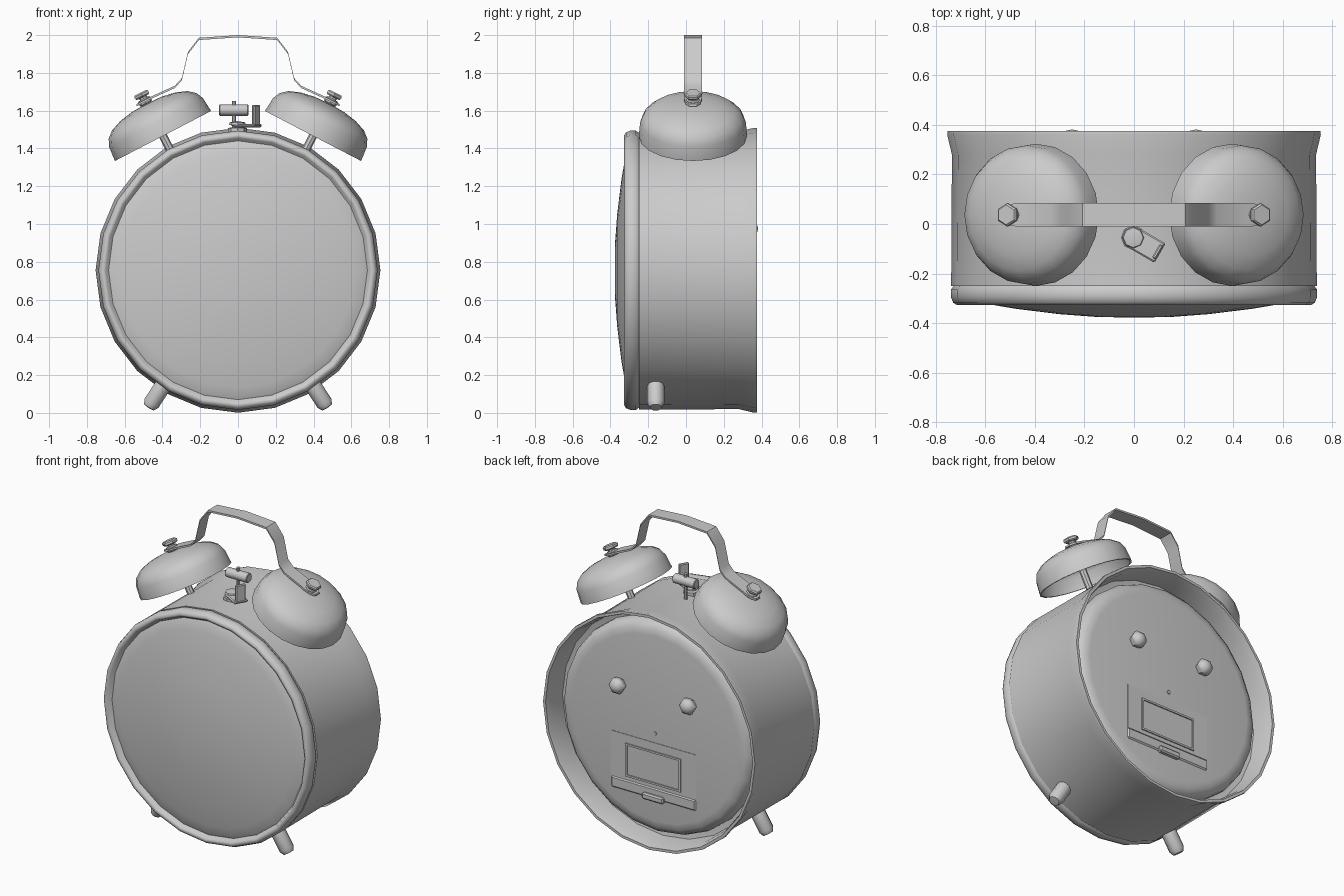
import bpy, bmesh, math
from mathutils import Vector, Matrix

if "Cube" in bpy.data.objects:
    bpy.data.objects.remove(bpy.data.objects["Cube"])

CZ = 0.755                      # height of the clock axis
Y, Z = (0, 1, 0), (0, 0, 1)


def finish(name, bm, angle=35):
    bmesh.ops.remove_doubles(bm, verts=bm.verts, dist=1e-5)
    bmesh.ops.recalc_face_normals(bm, faces=bm.faces)
    me = bpy.data.meshes.new(name)
    bm.to_mesh(me)
    bm.free()
    me.shade_smooth()
    me.set_sharp_from_angle(angle=math.radians(angle))
    ob = bpy.data.objects.new(name, me)
    bpy.context.collection.objects.link(ob)
    return ob


def lathe(name, profile, origin, axis, sides, angle=35):
    """Spin (radius, height) points about an axis through origin."""
    bm = bmesh.new()
    m = Matrix.Translation(origin) @ Vector(axis).to_track_quat('Z', 'Y').to_matrix().to_4x4()
    rings = []
    for r, h in profile:
        if r == 0:
            rings.append([bm.verts.new(m @ Vector((0, 0, h)))] * sides)
        else:
            rings.append([bm.verts.new(m @ Vector((r * math.cos(a), r * math.sin(a), h)))
                          for a in (2 * math.pi * i / sides for i in range(sides))])
    for a, b in zip(rings, rings[1:]):
        for i in range(sides):
            j = (i + 1) % sides
            vs = list(dict.fromkeys((a[i], a[j], b[j], b[i])))
            if len(vs) > 2:
                bm.faces.new(vs)
    return finish(name, bm, angle)


def rod(name, r, h0, h1, origin, axis, sides=10, c=0.0):
    return lathe(name, [(0, h0), (r - c, h0), (r, h0 + c), (r, h1 - c), (r - c, h1), (0, h1)],
                 origin, axis, sides)


def box(name, lo, hi, bevel=0.0, matrix=Matrix()):
    bm = bmesh.new()
    lo, hi = Vector(lo), Vector(hi)
    bmesh.ops.create_cube(bm, size=1, matrix=Matrix.Translation((lo + hi) / 2) @ Matrix.Diagonal((*(hi - lo), 1)))
    if bevel:
        bmesh.ops.bevel(bm, geom=bm.edges[:], offset=bevel, segments=1, affect='EDGES')
    bm.transform(matrix)
    return finish(name, bm, 25)


# Casing with flared, hollow back
lathe("casing", [(0, -.25), (.738, -.25), (.735, .28), (.754, .36), (.752, .375),
                 (.735, .375), (.722, .33), (.715, .23), (.67, .22), (0, .22)], (0, 0, CZ), Y, 24)
# Front bezel and domed glass
lathe("bezel", [(.66, -.25), (.728, -.25), (.739, -.265), (.739, -.295), (.73, -.318), (.715, -.327),
                (.7, -.322), (.69, -.3), (.66, -.29), (.66, -.25)], (0, 0, CZ), Y, 24, 50)
lathe("glass", [(0, -.377), (.14, -.376), (.3, -.364), (.48, -.342), (.62, -.318), (.67, -.306),
                (.692, -.295), (.692, -.27), (0, -.27)], (0, 0, CZ), Y, 24)

# Back plate with rounded edge and winding knobs
lathe("back_plate", [(0, .2), (.68, .2), (.678, .255), (.665, .285), (.635, .306), (.595, .312), (0, .312)],
      (0, 0, CZ), Y, 24, 50)
for s in (-1, 1):
    lathe("back_knob", [(0, .3), (.04, .3), (.052, .335), (.052, .352), (.03, .375), (0, .382)],
          (s * .25, 0, CZ + .22), Y, 6, 50)

# Battery door, framed panel, latch strip and tab, screw
box("battery_door", (-.29, .3, CZ - .38), (.31, .315, CZ - .09))
for x in (-.18, .2):
    box("door_frame_side", (x - .006, .305, CZ - .35), (x + .006, .322, CZ - .15))
for z in (-.35, -.15):
    box("door_frame_bar", (-.186, .305, CZ + z - .006), (.206, .322, CZ + z + .006))
box("latch_strip", (-.29, .3, CZ - .45), (.31, .32, CZ - .38), .008)
box("latch_tab", (-.07, .3, CZ - .46), (.08, .338, CZ - .42), .008)
rod("back_screw", .012, .3, .318, (0, 0, CZ - .03), Y, 6)

for s in (-1, 1):
    # Bell: hollow shell on a post, with washer and cap nut
    o, ax = (s * .397, .037, 1.466), (s * .461, 0, .887)
    lathe("bell", [(0, .192), (.09, .188), (.165, .174), (.225, .151), (.262, .12), (.28, .08), (.287, 0),
                   (.277, 0), (.27, .08), (.252, .112), (.16, .16), (0, .18)], o, ax, 20, 50)
    rod("bell_post", .022, -.13, .19, o, ax, 8)
    rod("bell_washer", .036, .19, .222, o, ax, 8, .006)
    rod("bell_neck", .022, .22, .245, o, ax, 8)
    rod("bell_nut", .047, .232, .258, o, ax, 6, .007)
    # Splayed front foot
    lathe("foot", [(0, .7), (.046, .7), (.046, .84), (.032, .866), (0, .869)],
          (0, -.16, CZ), (s * .545, 0, -.838), 10, 50)

# Carrying handle: a bent strap (x, z, half width), mirrored
half = [(.537, 1.629, .02), (.515, 1.64, .04), (.475, 1.66, .047), (.455, 1.671, .047), (.334, 1.726, .047),
        (.297, 1.767, .047), (.265, 1.905, .047), (.207, 1.98, .047)]
path = [(-x, z, w) for x, z, w in half] + [(0, 1.994, .047)] + half[::-1]
bm = bmesh.new()
rows = [[bm.verts.new((x, .037 + k * w, z + d)) for k, d in ((-1, -.006), (1, -.006), (1, .006), (-1, .006))]
        for x, z, w in path]
for a, b in zip(rows, rows[1:]):
    for i in range(4):
        j = (i + 1) % 4
        bm.faces.new((a[i], a[j], b[j], b[i]))
bm.faces.new(rows[0])
bm.faces.new(rows[-1])
finish("handle", bm, 30)

# Striker between the bells
rod("hammer_arm", .011, 1.47, 1.652, (-.022, .035, 0), Z, 8)
rod("hammer_head", .03, -.1, .055, (0, .035, 1.603), (1, 0, 0), 12, .004)

# Silencer lever: pivot knob with a bent tab
lathe("lever_pivot", [(0, 1.47), (.05, 1.47), (.05, 1.508), (.03, 1.512), (.03, 1.522), (.045, 1.525),
                      (.04, 1.538), (0, 1.545)], (-.003, -.055, 0), Z, 8)
turn = Matrix.Translation((-.003, -.055, 0)) @ Matrix.Rotation(math.radians(-30), 4, 'Z')
box("lever_arm", (0, -.045, 1.512), (.125, .045, 1.53), .006, turn)
box("lever_tab", (.105, -.032, 1.515), (.122, .032, 1.63), .005, turn)
